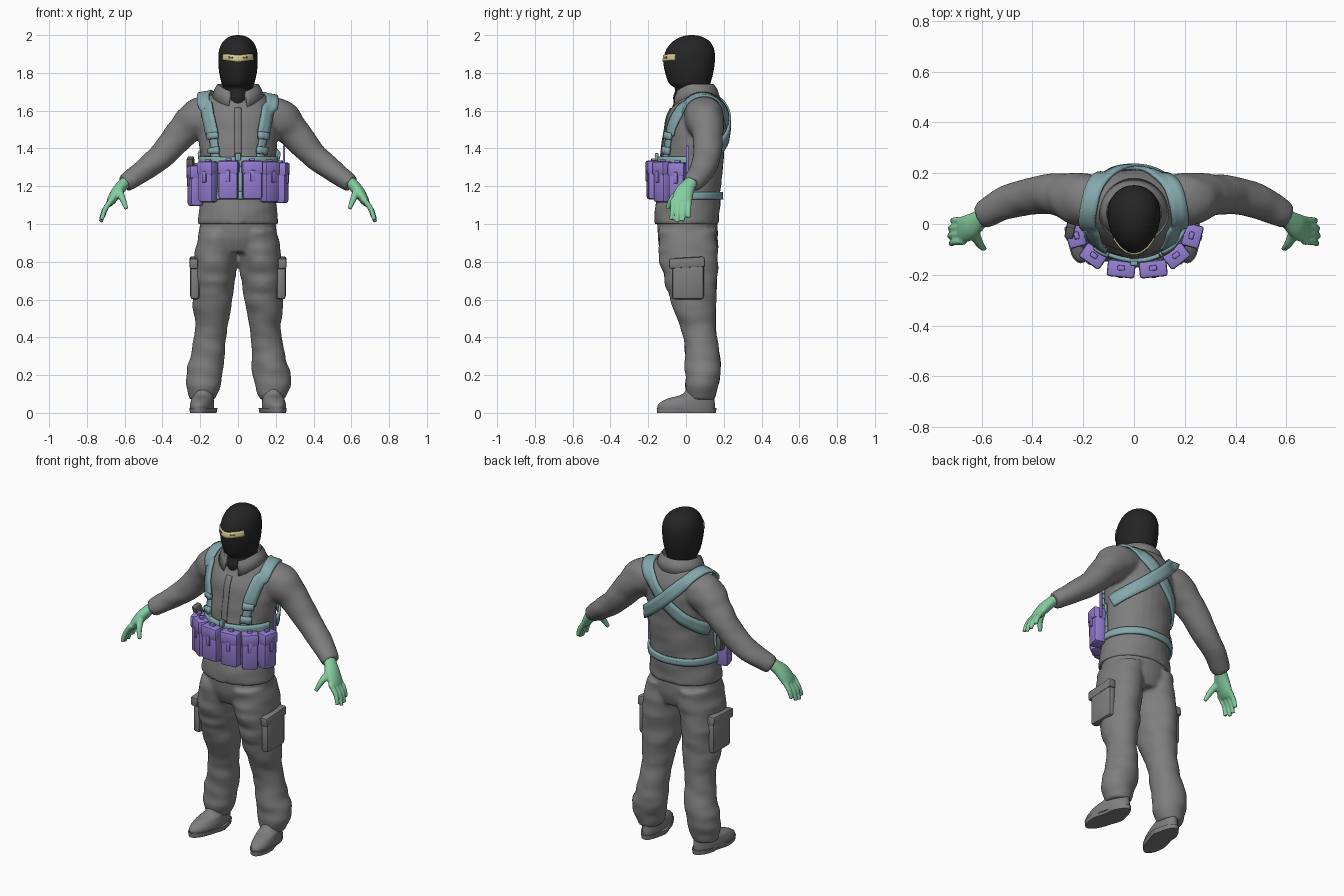
import bpy, bmesh, math
from mathutils import Vector, Matrix, noise
from mathutils.bvhtree import BVHTree

if "Cube" in bpy.data.objects:
    bpy.data.objects.remove(bpy.data.objects["Cube"])
X, Y, Z = Vector((1, 0, 0)), Vector((0, 1, 0)), Vector((0, 0, 1))


def material(name, r, g, b):
    m = bpy.data.materials.new(name)
    m.use_nodes = True
    m.diffuse_color = (r, g, b, 1)
    m.node_tree.nodes["Principled BSDF"].inputs["Base Color"].default_value = (r, g, b, 1)
    return m


GREY = material("cloth grey", .21, .21, .21)
BLACK = material("hood black", .018, .018, .018)
TEAL = material("webbing teal", .23, .39, .41)
PURPLE = material("pouch purple", .30, .21, .66)
GREEN = material("glove green", .24, .62, .36)
SKIN = material("pale yellow", .68, .60, .28)
DARK = material("tool grey", .12, .12, .11)
made = []


def finish(name, bm, mat, voxel=0, smooth=3):
    """Turn a bmesh into an object; voxel merges its overlapping volumes."""
    bmesh.ops.recalc_face_normals(bm, faces=bm.faces)
    me = bpy.data.meshes.new(name)
    bm.to_mesh(me)
    bm.free()
    me.materials.append(mat)
    ob = bpy.data.objects.new(name, me)
    bpy.context.collection.objects.link(ob)
    made.append(ob)
    if voxel:
        r = ob.modifiers.new("merge", 'REMESH')
        r.mode, r.voxel_size, r.use_smooth_shade = 'VOXEL', voxel, True
        s = ob.modifiers.new("soften", 'SMOOTH')
        s.factor, s.iterations = .5, smooth
    return ob


def spline(pts, n):
    """Catmull-Rom samples through tuples of any length."""
    out, last = [], len(pts) - 1
    for i in range(last):
        a, b, c, d = (pts[max(0, min(last, i + k))] for k in (-1, 0, 1, 2))
        for k in range(n):
            t = k / n
            out.append([.5 * (2 * q + (r - p) * t + (2 * p - 5 * q + 4 * r - s) * t * t
                              + (3 * q - p - 3 * r + s) * t ** 3)
                        for p, q, r, s in zip(a, b, c, d)])
    return out + [list(pts[-1])]


def loft(bm, rings, ref=None, side=1, taper=0, folds=0, n=6, seg=28):
    """Closed tube through (x, y, z, radius a, radius b); level rings unless ref is given."""
    data = spline(rings, n)
    cen = [Vector((side * r[0], r[1], r[2])) for r in data]
    prev = None
    for i, r in enumerate(data):
        t = Z
        if ref:
            t = (cen[min(i + 1, len(cen) - 1)] - cen[max(i - 1, 0)]).normalized()
        u = ref or X
        u = (u - t * u.dot(t)).normalized()
        v = t.cross(u)
        ring = []
        for k in range(seg):
            a = math.tau * k / seg
            c, s = math.cos(a), math.sin(a)
            off = u * (r[3] * c * (1 + taper * s)) + v * (r[4] * s)
            p = cen[i] + off
            f = folds * noise.noise(Vector((p.x * 8, p.y * 8, p.z * 17)))
            ring.append(bm.verts.new(p + off * f))
        if prev:
            for k in range(seg):
                j = (k + 1) % seg
                bm.faces.new((prev[k], prev[j], ring[j], ring[k]))
        else:
            bm.faces.new(ring)
        prev = ring
    bm.faces.new(prev)


def box(name, loc, size, mat, turn=0, tilt=0, bevel=.008):
    bm = bmesh.new()
    bmesh.ops.create_cube(bm, size=1)
    bmesh.ops.scale(bm, vec=size, verts=bm.verts)
    bmesh.ops.bevel(bm, geom=bm.edges[:], offset=bevel, segments=2, profile=.5, affect='EDGES')
    bm.transform(Matrix.Translation(loc) @ Matrix.Rotation(turn, 4, 'Z') @ Matrix.Rotation(tilt, 4, 'X'))
    return finish(name, bm, mat)


def surface_of(ob):
    return BVHTree.FromObject(ob, bpy.context.evaluated_depsgraph_get())


def ribbon(name, pts, width, mat, tree, thick=.012, lift=0, n=7):
    """Strap that follows a path laid on a surface."""
    path, norms = [], []
    for q in spline(pts, n):
        p, nor, _, _ = tree.find_nearest(Vector(q))
        path.append(p)
        norms.append(nor)
    bm, prev = bmesh.new(), None
    for i, p in enumerate(path):
        t = (path[min(i + 1, len(path) - 1)] - path[max(i - 1, 0)]).normalized()
        nor = sum(norms[max(i - 1, 0):i + 2], Vector()).normalized()
        across = t.cross(nor).normalized() * width / 2
        row = []
        for k in (-1, -.33, .33, 1):
            e, en, _, _ = tree.find_nearest(p + across * k)
            row.append(bm.verts.new(e + (en + nor).normalized() * (lift + thick / 2)))
        if prev:
            for k in range(3):
                bm.faces.new((prev[k], prev[k + 1], row[k + 1], row[k]))
        prev = row
    ob = finish(name, bm, mat)
    s = ob.modifiers.new("thickness", 'SOLIDIFY')
    s.thickness, s.offset = thick, 0
    return ob


# Jacket: torso and both sleeves merged
bm = bmesh.new()
loft(bm, [(0, .005, 1.0, .215, .172), (0, .005, 1.07, .208, .172), (0, .015, 1.15, .198, .167),
          (0, .025, 1.26, .194, .167), (0, .037, 1.4, .203, .165), (0, .05, 1.5, .208, .162),
          (0, .058, 1.58, .202, .154), (0, .067, 1.64, .175, .13), (0, .062, 1.69, .135, .105),
          (0, .055, 1.71, .10, .085)], folds=.035)
for s in (1, -1):
    loft(bm, [(.08, .085, 1.6, .09, .085), (.2, .095, 1.565, .107, .108), (.29, .115, 1.49, .086, .087),
              (.405, .11, 1.36, .074, .068), (.5, .085, 1.285, .067, .06), (.575, .045, 1.23, .057, .051),
              (.6, .033, 1.212, .05, .045)], ref=Y, side=s, folds=.08)
jacket = finish("jacket", bm, GREY, .011)

# Trousers: hips and both legs merged
bm = bmesh.new()
loft(bm, [(0, .015, .85, .15, .13), (0, .01, .93, .2, .157), (0, .005, 1.05, .2, .16)])
for s in (1, -1):
    loft(bm, [(.1, .01, .97, .105, .16), (.121, .015, .8, .113, .152), (.135, .038, .6, .104, .122),
              (.142, .065, .45, .085, .092), (.158, .085, .32, .088, .092), (.178, .09, .21, .1, .094),
              (.182, .083, .13, .088, .084), (.185, .08, .07, .066, .07)], side=s, folds=.1)
finish("trousers", bm, GREY, .011)

# Boots, soles and cargo pockets
for s, tag in ((1, "left"), (-1, "right")):
    bm = bmesh.new()
    loft(bm, [(.19, .003, .015, .06, .15), (.19, .003, .045, .061, .15), (.19, .025, .075, .056, .125),
              (.187, .065, .1, .052, .083), (.185, .08, .16, .05, .065)], side=s)
    bmesh.ops.create_cube(bm, size=.001, matrix=Matrix.Translation((s * .19, 0, .05)))
    for v in bm.verts:
        v.co.x -= s * v.co.y * .13
    finish(tag + "_boot", bm, GREY)
    bm = bmesh.new()
    loft(bm, [(.19, .003, 0, .062, .156), (.19, .003, .026, .066, .158)], side=s, n=1)
    for v in bm.verts:
        v.co.x -= s * v.co.y * .13
        v.co.x -= s * .012 * math.exp(-((v.co.y - .03) / .04) ** 2)
    finish(tag + "_sole", bm, GREY)
    box(tag + "_cargo_pocket", (s * .228, .01, .7), (.05, .17, .2), GREY, bevel=.018)
    box(tag + "_pocket_flap", (s * .234, .005, .795), (.046, .19, .055), GREY, tilt=.06, bevel=.01)

# Gloved hands: palm, four fingers and thumb merged
for s, tag in ((1, "left"), (-1, "right")):
    bm = bmesh.new()
    loft(bm, [(.58, .035, 1.235, .036, .03), (.607, .018, 1.21, .038, .03), (.64, -.008, 1.17, .05, .031),
              (.67, -.022, 1.125, .052, .024), (.685, -.027, 1.1, .042, .014)], ref=Y, side=s)
    for i in range(4):
        y, reach = .016 - .028 * i, (.8, .96, 1, .9)[i]
        loft(bm, [(.667, y, 1.13, .015, .015), (.667 + .042 * reach, y - .002, 1.13 - .06 * reach, .014, .014),
                  (.667 + .06 * reach, y * 1.1 - .004, 1.13 - .12 * reach, .011, .011)],
             ref=Y, side=s, seg=10)
    loft(bm, [(.63, -.03, 1.175, .022, .022), (.61, -.075, 1.13, .017, .017),
              (.59, -.098, 1.08, .011, .011)], ref=X, side=s, seg=12)
    finish(tag + "_glove", bm, GREEN, .006, 2)

# Hooded head with eye opening
bm = bmesh.new()
loft(bm, [(0, .04, 1.62, .075, .1), (0, .032, 1.67, .078, .1), (0, .034, 1.715, .077, .092),
          (0, .02, 1.745, .086, .11), (0, .017, 1.8, .098, .127), (0, .0165, 1.86, .103, .136),
          (0, .022, 1.92, .099, .128), (0, .028, 1.965, .079, .099), (0, .03, 1.992, .043, .053),
          (0, .03, 2.0, .01, .012)], taper=.16, seg=36)
head = finish("hooded_head", bm, BLACK)
skull = surface_of(head)
ribbon("eye_opening", [(-.07, -.05, 1.882), (-.04, -.1, 1.88), (0, -.12, 1.876), (.04, -.1, 1.88),
                       (.07, -.05, 1.882)], .034, SKIN, skull, .005)
for s, tag in ((1, "left"), (-1, "right")):
    ribbon(tag + "_eye", [(s * .025, -.11, 1.879), (s * .043, -.095, 1.88)], .009, DARK, skull, .003, .004, 3)

# Shirt collar, open at the front
bm = bmesh.new()
rows, steps = [], 36
for k in range(steps + 1):
    a = math.radians(20 + 320 * k / steps)
    sx, front = math.sin(a), max(0, math.cos(a))
    rows.append([bm.verts.new((rx * sx, cy - ry * math.cos(a), z - drop * front ** 2))
                 for rx, ry, cy, z, drop in ((.093, .102, .042, 1.69, .04), (.108, .1, .044, 1.742, .045),
                                             (.122, .115, .048, 1.72, .05), (.142, .128, .052, 1.672, .06))])
for p, q in zip(rows, rows[1:]):
    for k in range(3):
        bm.faces.new((p[k], p[k + 1], q[k + 1], q[k]))
collar = finish("collar", bm, GREY)
collar.modifiers.new("thickness", 'SOLIDIFY').thickness = .009

# Harness webbing laid on the jacket
body = surface_of(jacket)
ribbon("button_placket", [(0, -.09, 1.62), (0, -.12, 1.5), (0, -.14, 1.36)], .035, GREY, body, .006)
for s, tag in ((1, "left"), (-1, "right")):
    over = .002 if s > 0 else .012
    ribbon(tag + "_shoulder_strap",
           [(s * x, y, z) for x, y, z in ((.15, -.11, 1.48), (.172, -.09, 1.56), (.18, -.03, 1.64),
                                          (.175, .06, 1.69), (.145, .15, 1.66), (.08, .2, 1.6),
                                          (0, .22, 1.52), (-.09, .2, 1.44), (-.16, .15, 1.385),
                                          (-.2, .06, 1.34))], .072, TEAL, body, .013, over)
    ribbon(tag + "_lower_strap", [(s * .125, -.13, 1.32), (s * .135, -.12, 1.4), (s * .152, -.1, 1.5)],
           .045, TEAL, body, .012, .002)
    for z, x in ((1.47, .148), (1.39, .134)):
        ribbon(tag + "_strap_buckle", [(s * x, -.12, z - .018), (s * (x + .004), -.12, z + .018)],
               .062, TEAL, body, .02, .006, 2)


def around(z, start, stop, count):
    """Waypoints around the waist, angle measured from the front."""
    step = math.radians(stop - start) / count
    return [(.21 * math.sin(math.radians(start) + i * step),
             .02 - .18 * math.cos(math.radians(start) + i * step), z) for i in range(count + 1)]


ribbon("waist_belt", around(1.15, 0, 360, 12), .04, TEAL, body, .014, .002)
ribbon("rig_top_band", around(1.33, -85, 85, 8), .055, TEAL, body, .016, .002)
ribbon("rig_panel", around(1.23, -85, 85, 8), .17, TEAL, body, .012, .002)
box("centre_buckle", (0, -.155, 1.355), (.03, .02, .04), TEAL, bevel=.004)

# Pouches around the front, each with lid and tab
pouches = [(-.05, -.173, -6, .104, .062, 1.23, .2), (.075, -.173, 6, .104, .062, 1.23, .2),
           (-.158, -.123, -35, .092, .064, 1.22, .21), (.165, -.123, 38, .09, .064, 1.22, .21),
           (-.226, -.045, -75, .085, .068, 1.2, .21), (.226, -.045, 75, .085, .068, 1.215, .21)]
for x, y, deg, w, d, z, h in pouches:
    a = math.radians(deg)
    out = Vector((math.sin(a), -math.cos(a), 0))
    base = Vector((x, y, z))
    box("pouch", base, (w, d, h), PURPLE, a, bevel=.014)
    box("pouch_lid", base + out * .004 + Z * (h * .5 - .03), (w + .006, d + .004, .07), PURPLE, a, bevel=.01)
    box("pouch_tab", base + out * (d / 2 + .003) + Z * (h * .5 - .075), (.022, .012, .06), PURPLE, a, bevel=.004)
    box("pouch_pull", base + Z * (h * .5 + .006), (.03, .02, .022), PURPLE, a, bevel=.004)

# Radio aerial on the left, holstered tool on the right
box("radio_aerial", (.243, .008, 1.335), (.012, .016, .16), PURPLE, bevel=.004)
box("tool_grip", (-.25, -.02, 1.305), (.036, .05, .1), DARK, -.2, .35, .008)
box("tool_body", (-.235, 0, 1.25), (.034, .06, .1), DARK, 0, .1, .008)

# Smooth shading with sharp edges kept
bpy.ops.object.select_all(action='DESELECT')
for ob in made:
    ob.select_set(True)
bpy.context.view_layer.objects.active = jacket
bpy.ops.object.shade_smooth_by_angle(angle=math.radians(40))
